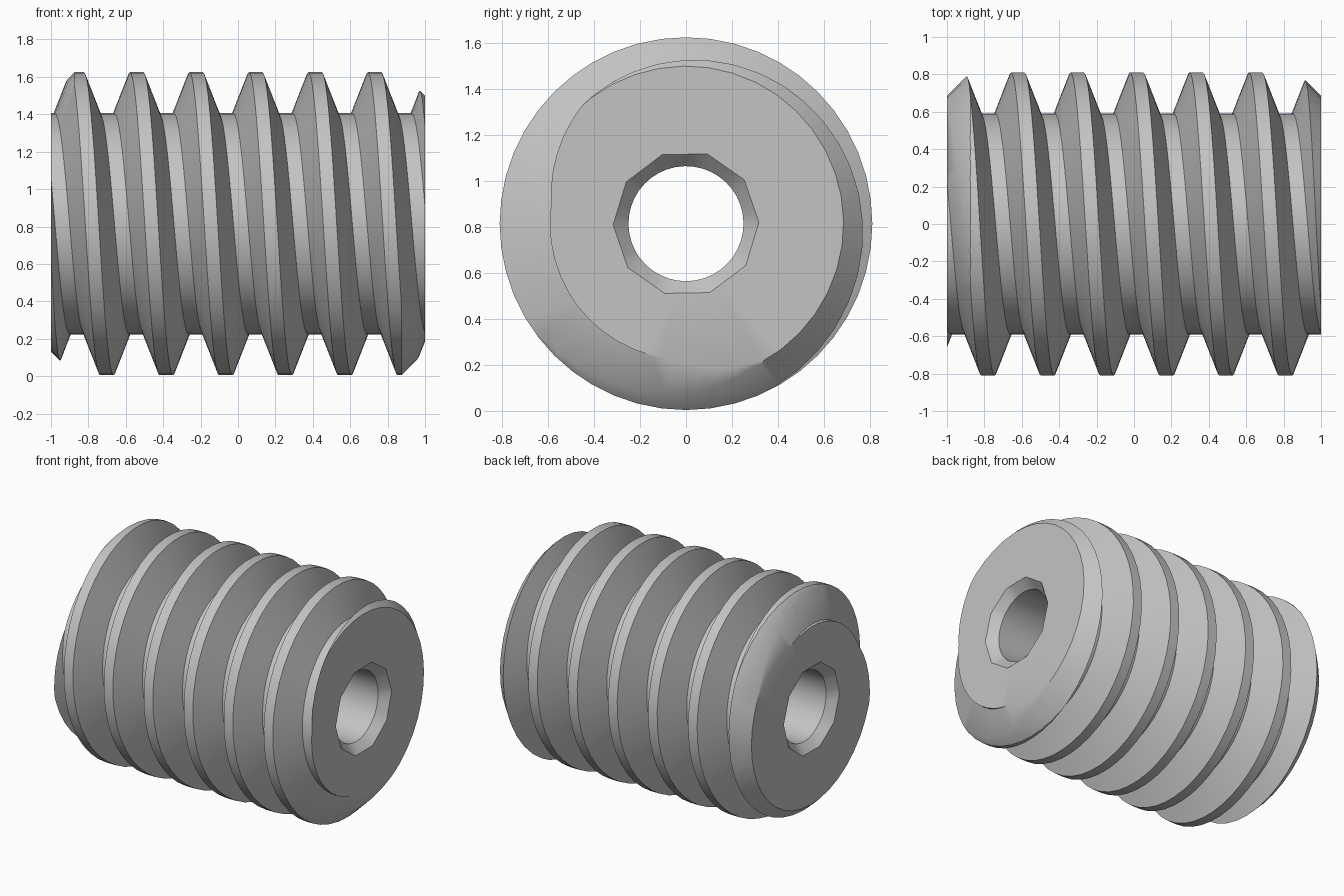
import bpy, bmesh
from math import sin, cos, tau, radians

if "Cube" in bpy.data.objects:
    bpy.data.objects.remove(bpy.data.objects["Cube"])

AXIS_Z = 0.815
OUTER, ROOT, BORE = 0.81, 0.592, 0.25
PITCH, START = 0.318, -0.86
SEG, RING = 48, 40

steel = bpy.data.materials.new("plain grey steel")
steel.use_nodes = True
grey = (0.55, 0.55, 0.55, 1)
steel.diffuse_color = grey
steel.node_tree.nodes["Principled BSDF"].inputs["Base Color"].default_value = grey


def around(x, r, a):
    """Point at angle a about the x axis, from the top towards the front."""
    return (x, -r * sin(a), AXIS_Z + r * cos(a))


def finish(bm, name):
    bmesh.ops.recalc_face_normals(bm, faces=bm.faces)
    mesh = bpy.data.meshes.new(name)
    bm.to_mesh(mesh)
    bm.free()
    mesh.materials.append(steel)
    obj = bpy.data.objects.new(name, mesh)
    bpy.context.collection.objects.link(obj)
    return obj


# Helical thread: a trapezoid tooth swept past both ends
def build_thread():
    bm = bmesh.new()
    tooth = [(-0.12, ROOT), (-0.036, OUTER), (0.036, OUTER), (0.12, ROOT)]
    cols = []
    for i in range(-2 * SEG, 8 * SEG + 1):
        mid = START + PITCH * i / SEG
        a = tau * i / SEG
        cols.append([bm.verts.new(around(mid + dx, r, a)) for dx, r in tooth])
    for i in range(len(cols) - 1):
        p, q = cols[i], cols[i + 1]
        for j in range(3):
            bm.faces.new((p[j], p[j + 1], q[j + 1], q[j]))
        if i + 1 + SEG < len(cols):
            # root strip joining this turn to the next
            n, m = cols[i + SEG], cols[i + 1 + SEG]
            bm.faces.new((p[3], n[0], m[0], q[3]))
    for side in (-1, 1):
        bmesh.ops.bisect_plane(bm, geom=bm.verts[:] + bm.edges[:] + bm.faces[:],
                               plane_co=(side * 1.1, 0, 0), plane_no=(side, 0, 0),
                               clear_outer=True)
    bmesh.ops.holes_fill(bm, edges=[e for e in bm.edges if e.is_boundary], sides=0)
    return finish(bm, "worm_gear")


# Envelope: chamfered cylinder with a bore opening to a ten-sided countersink
def build_envelope():
    def countersink(a):
        wedge = tau / 10
        return 0.317 * cos(wedge / 2) / cos((a % wedge) - wedge / 2)

    outline = [(-1, 0.685), (-0.85, 0.835), (0.85, 0.835), (1, 0.685),
               (1, None), (0.94, BORE), (-0.94, BORE), (-1, None)]
    bm = bmesh.new()
    rings = []
    for x, r in outline:
        ring = []
        for k in range(RING):
            a = tau * k / RING
            ring.append(bm.verts.new(around(x, r or countersink(a), a - radians(17))))
        rings.append(ring)
    for i, p in enumerate(rings):
        q = rings[(i + 1) % len(rings)]
        for k in range(RING):
            n = (k + 1) % RING
            bm.faces.new((p[k], p[n], q[n], q[k]))
    return finish(bm, "end_trim_helper")


worm = build_thread()
envelope = build_envelope()
envelope.hide_render = True

# Trim the thread to its chamfered ends and open the bore
trim = worm.modifiers.new("trim", 'BOOLEAN')
trim.operation = 'INTERSECT'
trim.solver = 'EXACT'
trim.object = envelope
bpy.ops.object.select_all(action='DESELECT')
bpy.context.view_layer.objects.active = worm
worm.select_set(True)
bpy.ops.object.modifier_apply(modifier="trim")
bpy.data.objects.remove(envelope)
bpy.ops.object.shade_smooth_by_angle(angle=radians(25))
